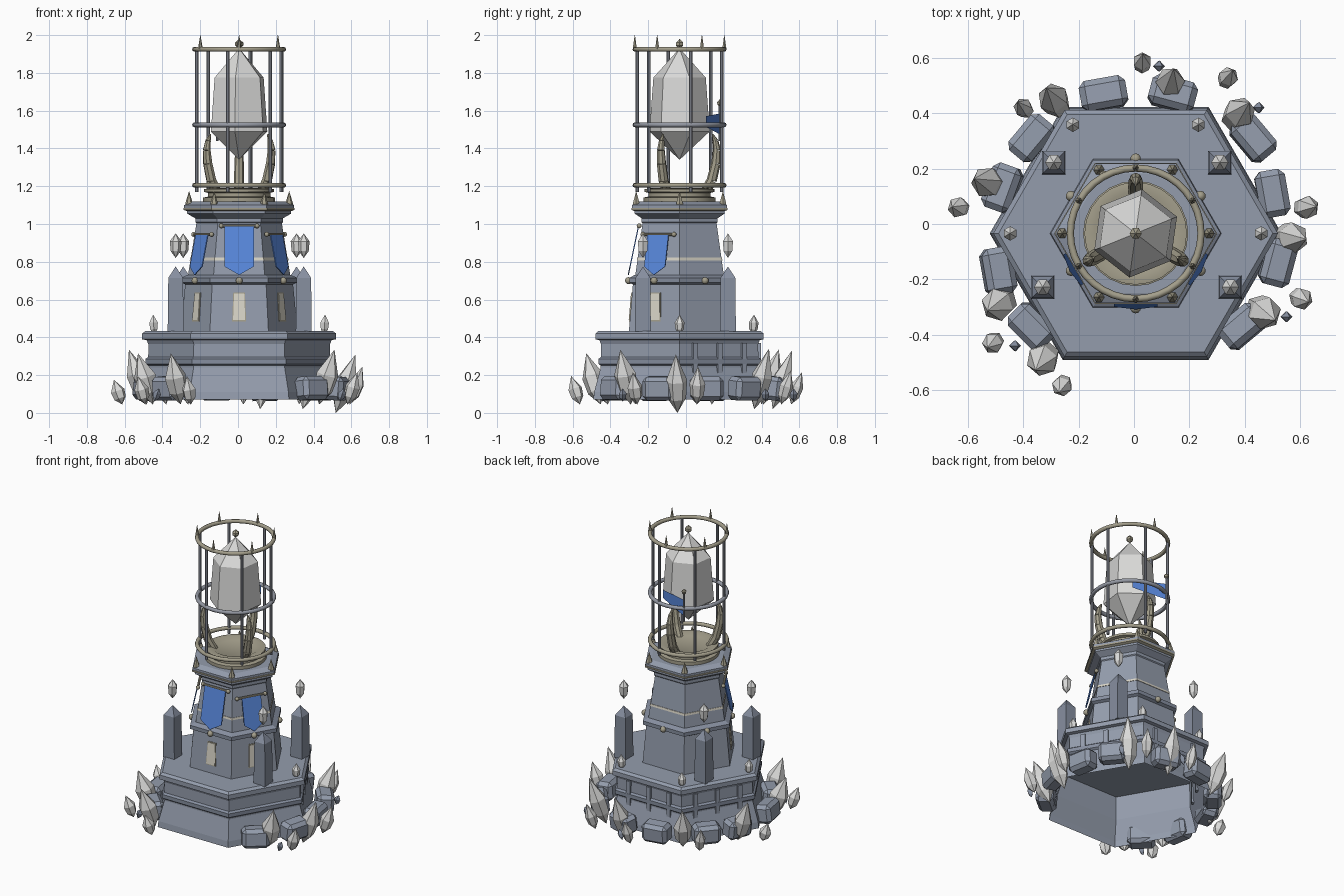
import bpy, bmesh, math, random
from mathutils import Vector, Matrix

if "Cube" in bpy.data.objects:
    bpy.data.objects.remove(bpy.data.objects["Cube"])

random.seed(4)
CX, CY = 0.006, -0.034          # tower axis


def material(name, r, g, b):
    m = bpy.data.materials.new(name)
    m.diffuse_color = (r, g, b, 1)
    m.use_nodes = True
    m.node_tree.nodes["Principled BSDF"].inputs["Base Color"].default_value = m.diffuse_color
    return m


STONE = material("blue_grey_stone", 0.295, 0.335, 0.415)
TRIM = material("slate_trim", 0.24, 0.275, 0.35)
STEEL = material("steel", 0.30, 0.32, 0.37)
BRASS = material("dull_brass", 0.37, 0.345, 0.26)
CRYSTAL = material("pale_crystal", 0.70, 0.70, 0.69)
BLUE = material("banner_blue", 0.095, 0.24, 0.70)
CREAM = material("warm_cream", 0.70, 0.67, 0.58)


def finish(bm, name, mat, smooth=False):
    bmesh.ops.recalc_face_normals(bm, faces=bm.faces)
    me = bpy.data.meshes.new(name)
    bm.to_mesh(me)
    bm.free()
    me.materials.append(mat)
    ob = bpy.data.objects.new(name, me)
    bpy.context.collection.objects.link(ob)
    if smooth:
        bpy.context.view_layer.objects.active = ob
        ob.select_set(True)
        bpy.ops.object.shade_smooth_by_angle(angle=math.radians(40))
        ob.select_set(False)
    return ob


def polar(deg, r, z):
    a = math.radians(deg)
    return Vector((CX + r * math.cos(a), CY + r * math.sin(a), z))


def add_lathe(bm, profile, n, phase=0, matrix=None, bottom=True, top=True):
    """Stack of n-sided rings; radius 0 makes a point."""
    rings = []
    for r, z in profile:
        count = 1 if r == 0 else n
        pts = [Vector((r * math.cos(a), r * math.sin(a), z)) for a in
               (math.radians(phase) + math.tau * i / n for i in range(count))]
        rings.append([bm.verts.new(matrix @ p if matrix else p) for p in pts])
    for a, b in zip(rings, rings[1:]):
        for i in range(n):
            j = (i + 1) % n
            if len(a) == 1:
                bm.faces.new((a[0], b[i], b[j]))
            elif len(b) == 1:
                bm.faces.new((a[i], a[j], b[0]))
            else:
                bm.faces.new((a[i], a[j], b[j], b[i]))
    if len(rings[0]) > 1 and bottom:
        bm.faces.new(rings[0][::-1])
    if len(rings[-1]) > 1 and top:
        bm.faces.new(rings[-1])


def lathe(name, profile, mat, n=6, phase=0, bottom=True, top=True, smooth=False):
    bm = bmesh.new()
    add_lathe(bm, profile, n, phase, Matrix.Translation((CX, CY, 0)), bottom, top)
    return finish(bm, name, mat, smooth)


def add_rod(bm, p, q, r, n=8, r2=None):
    m = Matrix.Translation(p) @ (q - p).to_track_quat('Z', 'Y').to_matrix().to_4x4()
    add_lathe(bm, [(r, 0), (r if r2 is None else r2, (q - p).length)], n, 0, m)


def add_gem(bm, p, q, r, n=6, low=0.3, high=0.62, phase=0):
    m = Matrix.Translation(p) @ (q - p).to_track_quat('Z', 'Y').to_matrix().to_4x4()
    h = (q - p).length
    add_lathe(bm, [(0, 0), (r * 0.85, h * low), (r, h * high), (0, h)], n, phase, m)


def add_ball(bm, p, r):
    bmesh.ops.create_uvsphere(bm, u_segments=10, v_segments=6, radius=r,
                              matrix=Matrix.Translation(p))


def plate(name, outline, deg, dist, mat, thick=0.008):
    """Thin panel against a tower face; dist(z) is its distance from the axis."""
    a = math.radians(deg)
    side = Vector((-math.sin(a), math.cos(a), 0))
    bm = bmesh.new()
    layers = [[bm.verts.new(polar(deg, dist(z) + t, z) + side * u) for u, z in outline]
              for t in (0, thick)]
    n = len(outline)
    bm.faces.new(layers[0][::-1])
    bm.faces.new(layers[1])
    for i in range(n):
        j = (i + 1) % n
        bm.faces.new((layers[0][i], layers[0][j], layers[1][j], layers[1][i]))
    return finish(bm, name, mat)


# Hexagonal platform with a flared foot, open underneath
lathe("platform_body", [(.527, .07), (.522, .11), (.482, .24), (.48, .40)], STONE, bottom=False)
lathe("platform_band", [(.482, .25), (.497, .26), (.497, .285), (.482, .295)], TRIM,
      bottom=False, top=False)
lathe("platform_rim", [(.481, .365), (.49, .385), (.514, .39), (.514, .42), (.495, .434)], STONE,
      bottom=False)
bm = bmesh.new()
for deg in (30, 90, 150):
    for u in (-.15, 0, .15):
        m = (Matrix.Translation(polar(deg, .42, .29)) @ Matrix.Rotation(math.radians(deg), 4, 'Z')
             @ Matrix.Translation((0, u, 0)) @ Matrix.Diagonal((.02, .028, .16, 1)))
        bmesh.ops.create_cube(bm, size=1, matrix=m)
finish(bm, "platform_ribs", STONE)

# Tower
lathe("tower_lower", [(.31, .43), (.285, .685)], STONE)
lathe("tower_belt", [(.285, .68), (.307, .69), (.307, .715), (.275, .73)], TRIM)
lathe("tower_upper", [(.272, .72), (.222, 1.03)], STONE)
lathe("tower_stripe", [(.2615, .808), (.259, .822)], CREAM)
lathe("cornice", [(.222, 1.0), (.232, 1.01), (.232, 1.03), (.275, 1.055), (.275, 1.07),
                  (.291, 1.075), (.291, 1.1), (.25, 1.118)], STONE)
lathe("cornice_line", [(.277, 1.068), (.294, 1.075), (.294, 1.085), (.277, 1.09)], BRASS)

# Studs on the belt and spikes on the cornice
bm = bmesh.new()
for k in range(6):
    add_ball(bm, polar(30 + 60 * k, .27, .70), .019)
finish(bm, "belt_studs", BRASS, True)
bm = bmesh.new()
for k in range(6):
    add_lathe(bm, [(.02, 1.095), (.02, 1.11), (0, 1.175)], 6, 0,
              Matrix.Translation(polar(60 * k, .265, 0)))
finish(bm, "cornice_spikes", BRASS)

# Windows and banners on the three front faces
wall = lambda z: .866 * (.31 - (z - .43) * .098)
cloth = lambda z: .214 + (.99 - z) * .21
for deg, top, w in ((210, .945, .064), (270, .99, .078), (330, .945, .064)):
    plate("window_frame", [(-.037, .485), (.037, .485), (.031, .637), (-.031, .637)],
          deg, lambda z: wall(z) - .004, BRASS, .007)
    plate("window_pane", [(-.032, .491), (.032, .491), (.027, .631), (-.027, .631)],
          deg, lambda z: wall(z), CREAM, .006)
    plate("banner", [(-w, top), (-w, .775), (0, .73), (w, .775), (w, top)],
          deg, cloth, BLUE, .006)
    bm = bmesh.new()
    a = math.radians(deg)
    side = Vector((-math.sin(a), math.cos(a), 0)) * .095
    c = polar(deg, cloth(top), top)
    add_rod(bm, c - side, c + side, .008)
    for p in (c - side, c + side):
        add_ball(bm, p, .013)
    finish(bm, "banner_rod", BRASS, True)

# Corner obelisks with floating crystals
for x, y in ((-.29, .222), (.31, .222), (-.33, -.228), (.348, -.228)):
    bm = bmesh.new()
    at = Matrix.Translation((x, y, 0))
    add_lathe(bm, [(.06, .43), (.055, .715), (0, .775)], 4, 45, at)
    finish(bm, "obelisk", TRIM)
    bm = bmesh.new()
    add_gem(bm, Vector((x, y, .82)), Vector((x, y, .95)), .031, 6, .28, .68)
    finish(bm, "floating_crystal", CRYSTAL)

# Small crystals on the platform corners
bm = bmesh.new()
for deg in (0, 60, 120, 180):
    add_gem(bm, polar(deg, .45, .41), polar(deg, .455, .52), .026)
finish(bm, "platform_crystals", CRYSTAL)

# Pedestal and claws holding the great crystal
lathe("pedestal", [(.19, 1.11), (.19, 1.14), (.165, 1.145), (.165, 1.165), (.185, 1.17),
                   (.185, 1.185), (.15, 1.19), (.12, 1.175)], BRASS, 24, smooth=True)
for deg in (90, 210, 330):
    bm = bmesh.new()
    path = [(.13, 1.16, .026), (.17, 1.23, .027), (.192, 1.32, .025), (.198, 1.39, .021),
            (.19, 1.44, .015), (.175, 1.475, .004)]
    for (r, z, w), (r2, z2, w2) in zip(path, path[1:]):
        add_rod(bm, polar(deg, r, z), polar(deg, r2, z2), w, 8, w2)
    finish(bm, "claw", BRASS)
lathe("great_crystal", [(0, 1.34), (.161, 1.49), (.14, 1.775), (0, 1.93)], CRYSTAL, 6, 22)
lathe("crystal_finial", [(0, 1.925), (.022, 1.945), (.022, 1.96), (0, 1.98)], BRASS, 6)

# Cage of rings and rods
for name, z, mat in (("cage_ring_low", 1.205, BRASS), ("cage_ring_middle", 1.525, STEEL),
                     ("cage_ring_top", 1.925, BRASS)):
    bpy.ops.mesh.primitive_torus_add(location=(CX, CY, z), major_radius=.236, minor_radius=.013,
                                     major_segments=36, minor_segments=8)
    ring = bpy.context.object
    ring.name = name
    ring.data.materials.append(mat)
    bpy.ops.object.shade_smooth_by_angle(angle=math.radians(60))
    ring.select_set(False)
bm = bmesh.new()
for k in range(6):
    add_rod(bm, polar(15 + 60 * k, .232, 1.17), polar(15 + 60 * k, .232, 1.925), .0095)
finish(bm, "cage_rods", STEEL, True)
bm = bmesh.new()
for k in range(6):
    add_rod(bm, polar(30 + 60 * k, .237, 1.925), polar(30 + 60 * k, .237, 2.0), .013, 6, .001)
finish(bm, "cage_spikes", BRASS)

# Pennant and its pole
bm = bmesh.new()
add_rod(bm, Vector((-.11, .178, 1.44)), Vector((-.11, .178, 1.63)), .006)
finish(bm, "pennant_pole", STEEL)
bm = bmesh.new()
add_gem(bm, Vector((-.11, .178, 1.62)), Vector((-.11, .178, 1.66)), .016)
finish(bm, "pennant_finial", BRASS)
bm = bmesh.new()
bm.faces.new([bm.verts.new(p) for p in ((-.11, .178, 1.475), (.1, .105, 1.515),
                                        (.1, .105, 1.57), (-.11, .178, 1.585))])
finish(bm, "pennant", BLUE)

# Boulders round the foot: x, y, turn
for x, y, turn in ((-.11, .47, 10), (.14, .47, -15), (-.37, .31, 50), (.43, .31, -50),
                   (-.475, .13, 70), (.5, .11, -80), (-.49, -.17, 100), (.52, -.14, 75),
                   (-.37, -.37, -45), (.39, -.37, 40)):
    bm = bmesh.new()
    m = (Matrix.Translation((x, y, .13)) @ Matrix.Rotation(math.radians(turn), 4, 'Z')
         @ Matrix.Rotation(random.uniform(-.15, .15), 4, 'X') @ Matrix.Diagonal((.17, .11, .125, 1)))
    bmesh.ops.create_cube(bm, size=1, matrix=m)
    bmesh.ops.bevel(bm, geom=bm.edges[:], offset=.022, segments=1, affect='EDGES')
    finish(bm, "boulder", STONE)

# Leaning crystals round the foot: x, y, radius, height
for x, y, r, h in ((.03, .585, .034, .17), (.13, .51, .053, .31), (-.4, .42, .034, .17),
                   (-.29, .45, .056, .29), (.34, .53, .036, .18), (.38, .4, .056, .32),
                   (-.53, .15, .056, .29), (-.635, .06, .038, .13), (.625, .06, .042, .2),
                   (.57, -.05, .057, .31), (.47, -.32, .06, .29), (.605, -.27, .04, .17),
                   (-.49, -.29, .06, .27), (-.51, -.43, .038, .15), (-.33, -.49, .058, .27),
                   (-.26, -.585, .037, .15)):
    out = Vector((x, y, 0)).normalized() * h * .17
    c = Vector((x, y, 0))
    z = .02 if h > .3 else .045
    if (x, y) == (.57, -.05):
        z = 0
    bm = bmesh.new()
    add_gem(bm, c - out + Vector((0, 0, z)), c + out + Vector((0, 0, z + h)), r, 6, .25, .55,
            random.uniform(0, 60))
    finish(bm, "foot_crystal", CRYSTAL)

# Loose shards
bm = bmesh.new()
for x, y in ((.45, .42), (.55, -.335), (-.43, -.44), (.09, .57)):
    add_gem(bm, Vector((x - .012, y, .06)), Vector((x + .012, y, .13)), .02, 4)
finish(bm, "shards", TRIM)
